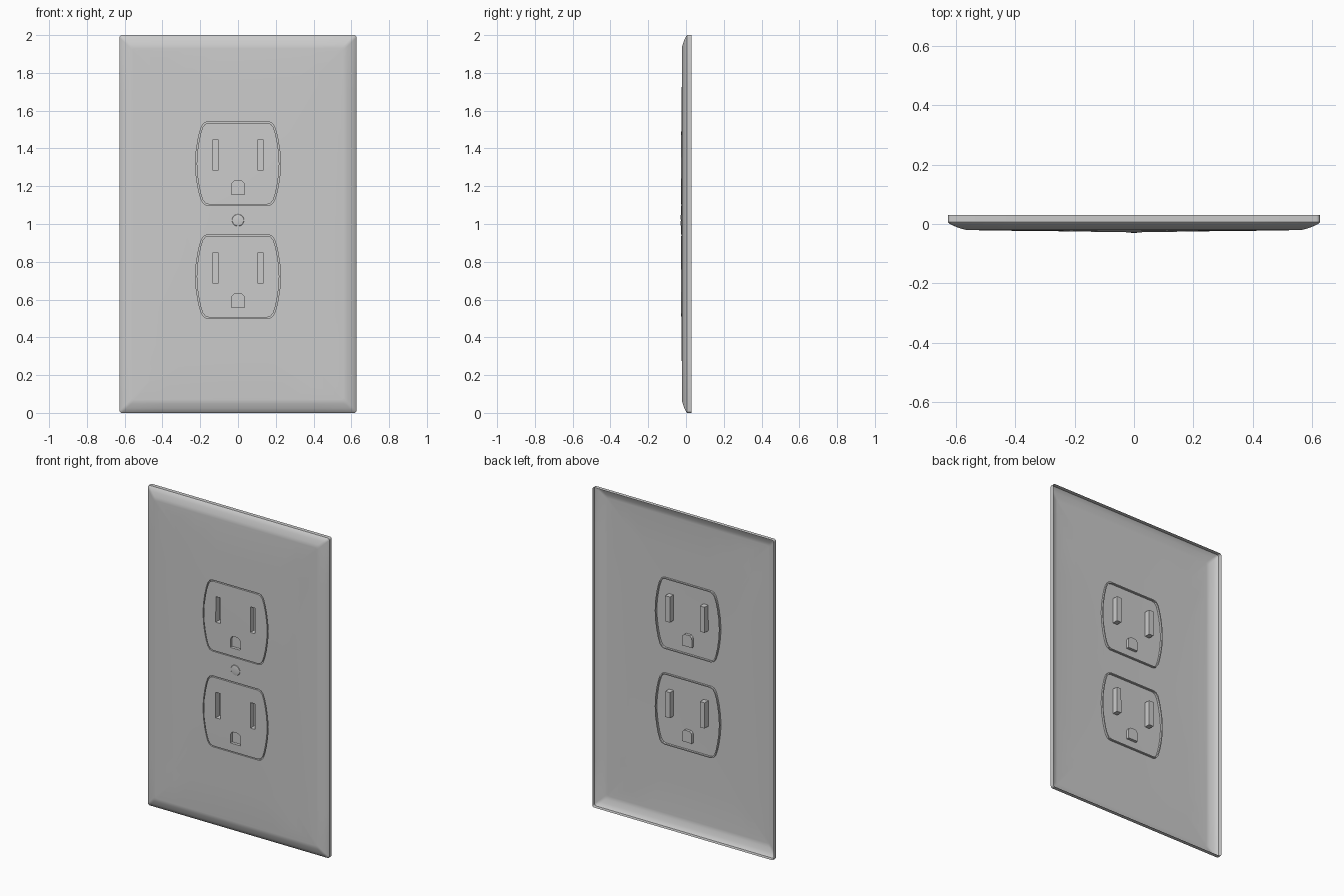
import bpy, bmesh, math
from mathutils import Vector

if "Cube" in bpy.data.objects:
    bpy.data.objects.remove(bpy.data.objects["Cube"])

W, H = 0.627, 1.0          # half width, half height of the plate
FRONT = -0.0205            # front face before doming
OUTLETS = {"upper": 1.32, "lower": 0.722}


def loop(bm, pts, y):
    """Closed edge loop from (x, z) points at depth y."""
    vs = [bm.verts.new((x, y, z)) for x, z in pts]
    es = [bm.edges.new((vs[i], vs[(i + 1) % len(vs)])) for i in range(len(vs))]
    return vs, es


def bridge(bm, a, b):
    n = len(a[0])
    for i in range(n):
        j = (i + 1) % n
        bm.faces.new((a[0][i], a[0][j], b[0][j], b[0][i]))


def fill(bm, *loops):
    """Fill a flat region bounded by the first loop, with the others as holes."""
    bmesh.ops.triangle_fill(bm, use_beauty=True, use_dissolve=False,
                            edges=[e for l in loops for e in l[1]], normal=(0, -1, 0))


def dome(x, z):
    return 0.005 * max(0, 1 - (x / 0.56) ** 2) * max(0, 1 - ((z - 1) / 0.94) ** 2)


def finish(bm, name, cuts=True):
    if cuts:  # slice the flat areas so they can follow the gentle dome
        planes = [((i * 0.14, 0, 0), (1, 0, 0)) for i in range(-3, 4)]
        planes += [((0, 0, 1 + i * 0.235), (0, 0, 1)) for i in range(-3, 4)]
        for co, no in planes:
            bmesh.ops.bisect_plane(bm, geom=bm.verts[:] + bm.edges[:] + bm.faces[:],
                                   plane_co=co, plane_no=no, dist=1e-5)
    for v in bm.verts:
        v.co.y -= dome(v.co.x, v.co.z)
    bmesh.ops.recalc_face_normals(bm, faces=bm.faces[:])
    if sum(f.normal.y * f.calc_area() for f in bm.faces) > 0:
        bmesh.ops.reverse_faces(bm, faces=bm.faces[:])
    me = bpy.data.meshes.new(name)
    bm.to_mesh(me)
    bm.free()
    ob = bpy.data.objects.new(name, me)
    bpy.context.collection.objects.link(ob)
    bpy.ops.object.select_all(action='DESELECT')
    ob.select_set(True)
    bpy.context.view_layer.objects.active = ob
    bpy.ops.object.shade_smooth_by_angle(angle=math.radians(30))
    return ob


def rounded_rect(inset, r=0.012):
    pts = []
    for k, (sx, sz) in enumerate(((1, 1), (-1, 1), (-1, -1), (1, -1))):
        cx, cz = sx * (W - inset - r), 1 + sz * (H - inset - r)
        for i in range(5):
            a = math.pi / 2 * (k + i / 4)
            pts.append((cx + r * math.cos(a), cz + r * math.sin(a)))
    return pts


def outlet_outline(zc, s=1.0):
    """Outlet outline with bulging sides, mirrored from one quarter."""
    q = [(0.225, 0), (0.222, 0.06), (0.213, 0.12), (0.203, 0.165),
         (0.192, 0.198), (0.178, 0.216), (0.16, 0.222)]
    half = q + [(-x, z) for x, z in reversed(q)]
    full = half + [(x, -z) for x, z in reversed(half[1:-1])]
    return [(x * s, zc + z * s) for x, z in full]


# Wall plate: open-backed shell with a sloped border and two outlet holes
bm = bmesh.new()
profile = [(0, 0.03), (0, 0.006), (0.004, 0.001), (0.025, -0.009),
           (0.048, -0.017), (0.06, -0.0198), (0.07, FRONT)]
rings = [loop(bm, rounded_rect(i), y) for i, y in profile]
for a, b in zip(rings, rings[1:]):
    bridge(bm, a, b)
fill(bm, rings[-1], *[loop(bm, outlet_outline(z), FRONT) for z in OUTLETS.values()])
finish(bm, "wall_plate")

# Outlets: groove around the face, two blade slots and a ground hole
for name, zc in OUTLETS.items():
    bm = bmesh.new()
    steps = [(1.0, FRONT), (1.0, FRONT + 0.012), (0.972, FRONT + 0.012), (0.972, FRONT - 0.001)]
    rings = [loop(bm, outlet_outline(zc, s), y) for s, y in steps]
    for a, b in zip(rings, rings[1:]):
        bridge(bm, a, b)
    slots = [([(cx - 0.016, -0.035), (cx + 0.016, -0.035), (cx + 0.016, 0.125),
               (cx - 0.016, 0.125)], 0.015) for cx in (-0.12, 0.12)]
    ground = [(-0.034, -0.165), (0.034, -0.165), (0.034, -0.115), (0.03, -0.102),
              (0.018, -0.092), (-0.018, -0.092), (-0.03, -0.102), (-0.034, -0.115)]
    holes = []
    for pts, depth in slots + [(ground, -0.004)]:
        pts = [(x, z + zc) for x, z in pts]
        mouth, floor = loop(bm, pts, FRONT - 0.001), loop(bm, pts, depth)
        bridge(bm, mouth, floor)
        bm.faces.new(floor[0])
        holes.append(mouth)
    fill(bm, rings[-1], *holes)
    finish(bm, "outlet_" + name)

# Centre screw: shallow slotted dome
bm = bmesh.new()
rings = []
for r, y in ((0.032, 0.0), (0.03, -0.002), (0.02, -0.0035), (0.008, -0.0042)):
    pts = [(r * math.cos(2 * math.pi * i / 24), 1.02 + r * math.sin(2 * math.pi * i / 24))
           for i in range(24)]
    rings.append(loop(bm, pts, FRONT + y))
for a, b in zip(rings, rings[1:]):
    bridge(bm, a, b)
bm.faces.new(rings[-1][0])
for dz in (-0.004, 0.004):
    bmesh.ops.bisect_plane(bm, geom=bm.verts[:] + bm.edges[:] + bm.faces[:],
                           plane_co=(0, 0, 1.02 + dz), plane_no=(0, 0, 1), dist=1e-5)
gap = [f for f in bm.faces if abs(f.calc_center_median().z - 1.02) < 0.0039
       and all(abs(v.co.z - 1.02) < 0.0041 for v in f.verts)]
bmesh.ops.delete(bm, geom=gap, context='FACES')
finish(bm, "screw", cuts=False)
